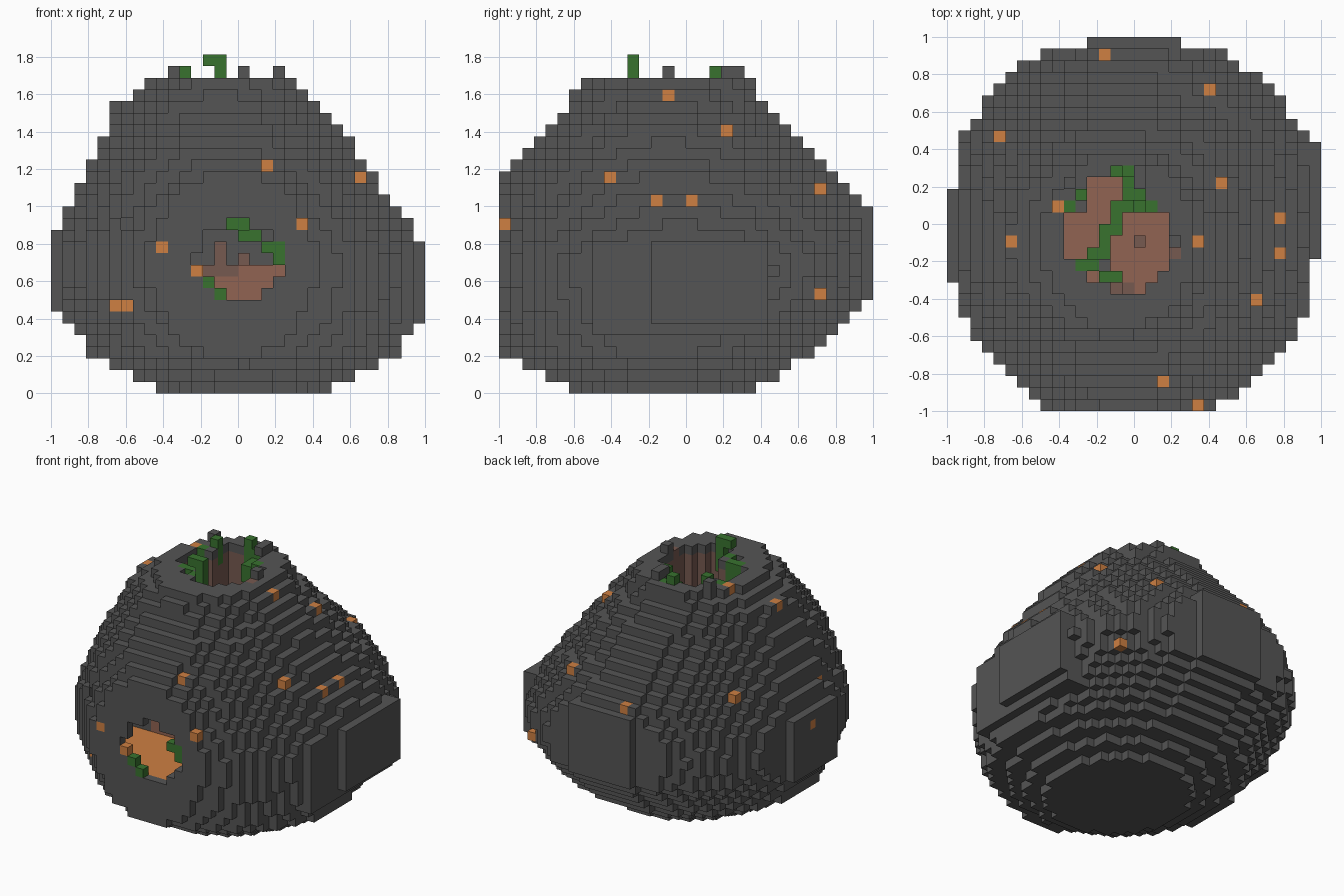
import bpy
from mathutils import Vector

cube = bpy.data.objects.get("Cube")
if cube:
    bpy.data.objects.remove(cube, do_unlink=True)

UNIT = 1 / 16      # edge of one block
HALF = 16


def material(name, r, g, b):
    mat = bpy.data.materials.new(name)
    mat.use_nodes = True
    mat.diffuse_color = (r, g, b, 1)
    mat.node_tree.nodes["Principled BSDF"].inputs["Base Color"].default_value = (r, g, b, 1)
    return mat


stone = material("dark grey stone", .09, .09, .09)
clay = material("brown clay", .285, .125, .085)
dusty_clay = material("dusty brown clay", .18, .1, .08)
ember = material("orange ember", .62, .215, .055)
moss = material("green moss", .04, .17, .028)

# Boulder profile: height, then reach to -x, +x, -y, +y in blocks
PROFILE = [
    (0, 7, 8, 10, 6),
    (3, 13, 14, 15.3, 11),
    (5, 14, 15, 16.2, 13),
    (8, 16, 16, 17, 16),
    (10.5, 16.6, 16.6, 17.2, 16.6),
    (13, 16, 15.2, 17, 16.4),
    (16, 14.4, 13.2, 16.3, 15),
    (19, 13, 11, 15, 12),
    (22, 11.3, 8.9, 12.3, 9),
    (24, 10.7, 7, 10.3, 7),
    (26, 8, 5.3, 9, 6),
]


def reach(z):
    for low, high in zip(PROFILE, PROFILE[1:]):
        if z <= high[0]:
            t = (z - low[0]) / (high[0] - low[0])
            return [a + (b - a) * t for a, b in zip(low[1:], high[1:])]


def box(x, y, z):
    return {(i, j, k) for i in range(*x) for j in range(*y) for k in range(*z)}


def in_ellipse(u, v, ru, rv):
    return (u / ru) ** 2 + (v / rv) ** 2 <= 1


# Boulder body: one oval slab of blocks per layer
body = set()
for k in range(27):
    left, right, front, back = reach(k)
    for i in range(-HALF + 1, HALF - 1):
        for j in range(-HALF + 1, HALF - 1):
            x = i + .5 - (right - left) / 2
            y = j + .5 - (back - front) / 2
            if in_ellipse(x, y, (right + left) / 2, (back + front) / 2):
                body.add((i, j, k))

# Flat raised panels on the sides and back, round raised disc at the front
body |= box((14, 16), (-3, 7), (6, 13))
body |= box((13, 15), (-8, 7), (5, 13))
body |= box((-16, -14), (-5, 3), (7, 14))
body |= box((-4, 4), (14, 16), (8, 16))
body |= {(i, j, k) for i, j, k in box((-8, 8), (-16, -14), (3, 19))
         if in_ellipse(i + 1, k - 10.5, 7.3, 7.9)}

# Hollow: front mouth, chamber behind it and chimney above
chimney = {c[:2] for c in box((-6, -2), (-3, 1), (0, 1)) | box((-4, 1), (1, 4), (0, 1))
           | box((-2, 3), (-4, 1), (0, 1)) | box((-4, 2), (-5, -4), (0, 1))
           | box((-2, 1), (-6, -5), (0, 1))}
hollow = set()
for i, j, k in body:
    x, y, z = i + .5, j + .5, k + .5
    mouth = j < -6 and in_ellipse(x, z - 11.2, 3.6, 3.6)
    chamber = j < -6 and 7 < k < 15 and in_ellipse(x + 3, y + 8, 9, 6.8)
    passage = -7 < j < 4 and k > 10 and in_ellipse(x, z - 11, 5, 5)
    shaft = (i, j) in chimney and k > 10
    if mouth or chamber or passage or shaft:
        hollow.add((i, j, k))
body -= hollow

# Glowing chamber floor and clay mound under the chimney
ember_floor = {(i, j, k) for i, j, k in body
               if k == 7 and -HALF < j < -6 and (i, j, 8) in hollow}
mound = body & box((-7, 4), (-6, 5), (6, 11))
STEPS = [(1, 0, 0), (-1, 0, 0), (0, 1, 0), (0, -1, 0), (0, 0, 1), (0, 0, -1)]

# Dusty clay: chimney lining and small lumps on the mound
lining = {(i, j, k) for i, j, k in body if 16 <= k < 26
          and any((i + d[0], j + d[1]) in chimney for d in STEPS[:4])}
lining |= box((-2, -1), (-6, -5), (10, 13)) | box((-3, 0), (-6, -5), (10, 11))
lining |= {(0, -2, 11), (3, -3, 26)}
body.discard((3, -3, 27))


# Ember blocks set into the top of the slopes, and a few in the walls
def column_top(a, b):
    return max(c for c in body if c[:2] == (a, b))


TOP = [(-3, 14), (6, 11), (-12, 7), (7, 3), (-7, 1), (-11, -2),
       (12, 0), (12, -3), (5, -2), (10, -7), (2, -14)]
embers = {column_top(a, b) for a, b in TOP}
embers |= {(-7, -16, 12), (5, -16, 14), (-4, -16, 10)}
embers |= {(-16, -1, 12), (-14, -5, 15), (11, 11, 8)}

# Loose stones on the rim
rim_stones = {(0, 4, 27), (0, 3, 27), (3, -2, 27), (-6, 3, 27)}

# Moss: growth on the rim, strand through the chimney, vine round the mouth
rim_moss = box((-3, -1), (-5, -4), (25, 27)) | {(-2, -5, 27), (-2, -5, 28), (-3, -5, 28)}
rim_moss |= box((-2, 0), (4, 5), (24, 27)) | {(-2, 4, 27)}
rim_moss |= box((-1, 1), (2, 4), (24, 26)) | box((1, 2), (1, 2), (24, 27))
rim_moss |= box((-6, -5), (1, 2), (24, 27)) | box((-5, -4), (2, 3), (25, 28))
rim_moss |= box((-5, -3), (-4, -3), (24, 27))
strand = box((-2, 0), (1, 2), (18, 20)) | box((-2, -1), (-1, 1), (18, 20))
strand |= box((-3, -2), (-2, 0), (18, 20)) | box((-4, -2), (-3, -2), (18, 20))
strand |= box((-1, 1), (2, 4), (14, 15)) | box((0, 2), (1, 2), (13, 14))
vine = box((2, 4), (-16, -15), (12, 13)) | {(3, -16, 11), (-3, -16, 9), (-2, -16, 8)}

PARTS = [
    ("moss_rim", rim_moss, moss),
    ("moss_strand", strand, moss),
    ("moss_vine", vine, moss),
    ("ember_blocks", embers, ember),
    ("ember_floor", ember_floor, ember),
    ("chimney_lining", lining, dusty_clay),
    ("clay_mound", mound, clay),
    ("rim_stones", rim_stones, stone),
    ("boulder", body, stone),
]
filled = set().union(*(cells for _, cells, _ in PARTS))


# Skin each part with the block faces that touch open space
def build(name, cells, mat):
    verts, faces = {}, []
    for cell in sorted(cells):
        for step in STEPS:
            if tuple(a + b for a, b in zip(cell, step)) in filled:
                continue
            normal = Vector(step)
            u = Vector((step[1], step[2], step[0]))
            v = normal.cross(u)
            middle = Vector(cell) + Vector((.5, .5, .5)) + normal / 2
            face = []
            for a, b in ((-1, -1), (1, -1), (1, 1), (-1, 1)):
                point = middle + u * a / 2 + v * b / 2
                key = tuple(round(n) for n in point)
                face.append(verts.setdefault(key, len(verts)))
            faces.append(face)
    mesh = bpy.data.meshes.new(name)
    mesh.from_pydata([[n * UNIT for n in p] for p in verts], [], faces)
    mesh.materials.append(mat)
    bpy.context.collection.objects.link(bpy.data.objects.new(name, mesh))


used = set()
for name, cells, mat in PARTS:
    build(name, cells - used, mat)
    used |= cells
